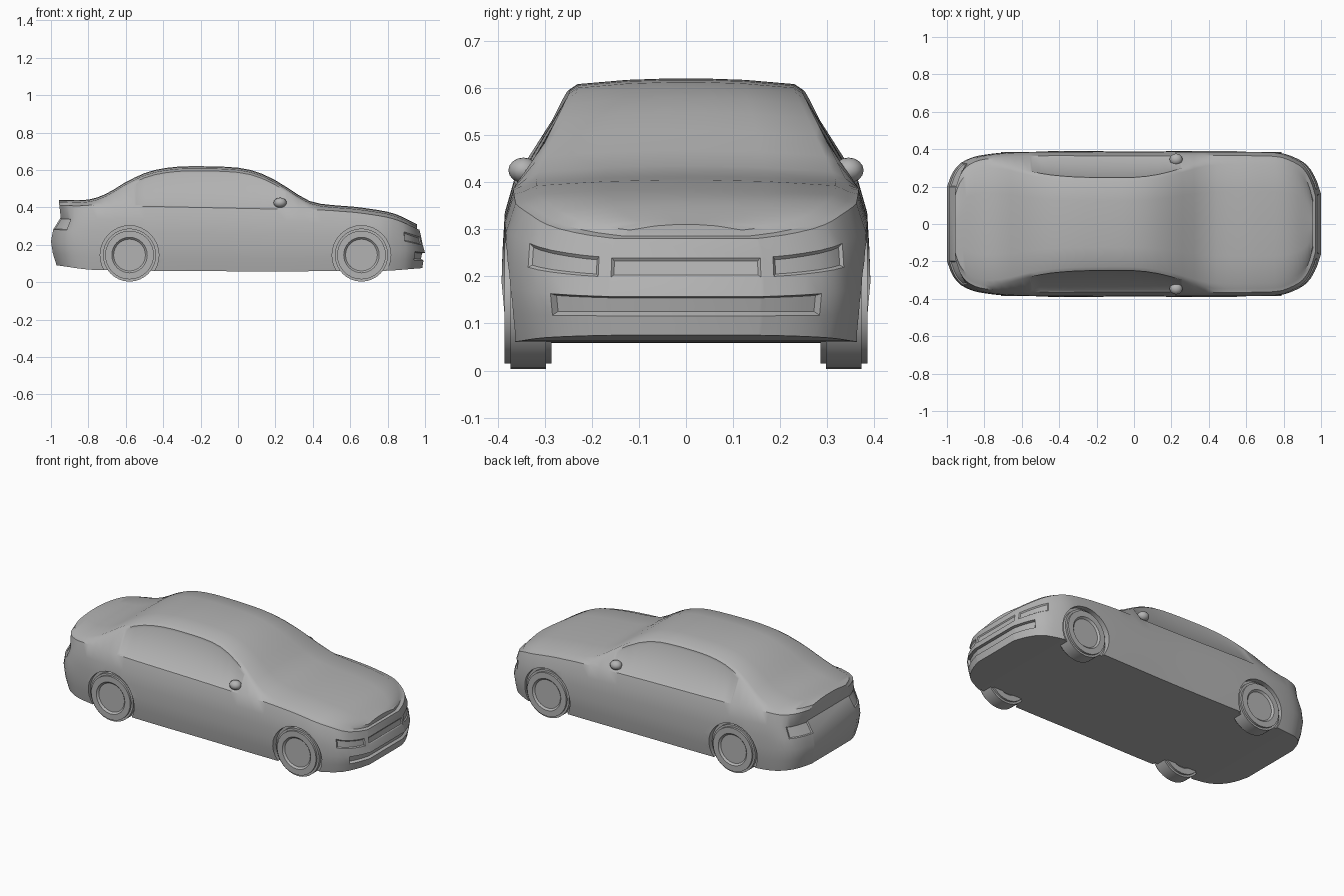
import bpy, bmesh, math
from mathutils import Matrix, Vector

if "Cube" in bpy.data.objects:
    bpy.data.objects.remove(bpy.data.objects["Cube"], do_unlink=True)

# One clay grey for everything
grey = bpy.data.materials.new("clay_grey")
grey.use_nodes = True
shade = (0.45, 0.45, 0.45, 1)
grey.diffuse_color = shade
grey.node_tree.nodes["Principled BSDF"].inputs["Base Color"].default_value = shade


def add_object(name, bm):
    bmesh.ops.recalc_face_normals(bm, faces=bm.faces)
    mesh = bpy.data.meshes.new(name)
    bm.to_mesh(mesh)
    bm.free()
    mesh.materials.append(grey)
    obj = bpy.data.objects.new(name, mesh)
    bpy.context.collection.objects.link(obj)
    return obj


def activate(obj):
    bpy.ops.object.select_all(action='DESELECT')
    obj.select_set(True)
    bpy.context.view_layer.objects.active = obj


def smooth(obj, degrees=35):
    activate(obj)
    bpy.ops.object.shade_smooth_by_angle(angle=math.radians(degrees))


def curve_at(points, x):
    """Smooth interpolation through (x, value) points."""
    def slope(i):
        a, b = points[max(i - 1, 0)], points[min(i + 1, len(points) - 1)]
        return (b[1] - a[1]) / (b[0] - a[0])
    i = 0
    while i < len(points) - 2 and x > points[i + 1][0]:
        i += 1
    (xa, va), (xb, vb) = points[i], points[i + 1]
    h = xb - xa
    t = (x - xa) / h
    return ((1 + 2 * t) * (1 - t) ** 2 * va + t * (1 - t) ** 2 * h * slope(i)
            + t * t * (3 - 2 * t) * vb + t * t * (t - 1) * h * slope(i + 1))


# Profiles along the length, the nose at +x
ROOF = [(-1, .44), (-.8, .442), (-.7, .475), (-.6, .535), (-.48, .59), (-.35, .615),
        (-.2, .62), (0, .612), (.1, .59), (.2, .545), (.38, .435), (.48, .415),
        (.65, .4), (.85, .365), (1, .31)]
WIDTH = [(-1, .2), (-.97, .275), (-.92, .33), (-.83, .365), (-.6, .388), (0, .388),
         (.75, .387), (.86, .355), (.93, .31), (.975, .235), (1, .16)]
FLOOR = [(-1, .09), (-.75, .065), (.75, .06), (1, .075)]
# Side bulge and the bumper setbacks, from sill to shoulder
SIDE = [.955, .985, 1, .995, .985, .935]
NOSE = [.015, .008, 0, .012, .02, .03]
TAIL = [.03, .01, 0, .012, .052, .045]
STATIONS = 48
SHOULDER = len(SIDE) - 1


def half_section(s):
    top, wide, low = (curve_at(c, s) for c in (ROOF, WIDTH, FLOOR))
    deck = min(top, .425 - .021 * s)
    shoulder = deck - .03
    setback = NOSE if s > 0 else TAIL
    pull = math.copysign(max(0, (abs(s) - .8) / .2), s)
    pts = []
    for k, bulge in enumerate(SIDE):
        z = low + (shoulder - low) * k / SHOULDER
        pts.append(Vector((s - pull * setback[k], wide * bulge, z)))
    edge = wide * SIDE[-1] - .02 - .5 * (top - deck)
    x = s - pull * .044
    for share, drop in ((1, .025), (.92, .012), (.5, .003), (.15, 0)):
        pts.append(Vector((x, edge * share, top - drop)))
    return pts


# Body shell lofted from mirrored sections
bm = bmesh.new()
rings = []
for i in range(STATIONS + 1):
    half = half_section(math.sin(math.pi * (i / STATIONS - .5)))
    ring = half + [Vector((p.x, -p.y, p.z)) for p in reversed(half)]
    rings.append([bm.verts.new(p) for p in ring])
n = len(rings[0])
rows = n // 2 - 1
sides = []
for a, b in zip(rings, rings[1:]):
    for k in range(n):
        m = (k + 1) % n
        f = bm.faces.new((a[k], a[m], b[m], b[k]))
        if k != rows and k != n - 1:
            sides.append((f, k if k < rows else n - 2 - k))
caps = []
for ring in (rings[0], rings[-1]):
    for k in range(rows):
        caps.append((bm.faces.new((ring[k], ring[k + 1], ring[n - 2 - k], ring[n - 1 - k])), k))
bmesh.ops.recalc_face_normals(bm, faces=bm.faces)


def recess(faces, border, depth):
    bmesh.ops.inset_region(bm, faces=faces, thickness=border, depth=-depth,
                           use_even_offset=True)


def pick(faces, row, low, high):
    return [f for f, k in faces if k == row and low < f.calc_center_median().x < high]


# Side windows, lamps, grille and lower intake
windows = pick(sides, SHOULDER, -.58, .24)
lamps = pick(sides, 3, .9, .975) + pick(sides, 3, -.975, -.9)
grille = pick(caps, 3, 0, 2)
intake = pick(caps, 1, 0, 2) + pick(sides, 1, .95, 2)
recess(windows, .012, .006)
recess(lamps, .006, .006)
recess(grille, .006, .005)
recess(intake, .006, .015)
body = add_object("car_body", bm)


def disc(name, x, y, z, radius, width, bevel=0):
    bm = bmesh.new()
    bmesh.ops.create_cone(bm, cap_ends=True, segments=32, radius1=radius, radius2=radius,
                          depth=width, matrix=Matrix.Translation((x, y, z))
                          @ Matrix.Rotation(math.pi / 2, 4, 'X'))
    if bevel:
        rims = [e for e in bm.edges if any(len(f.verts) > 4 for f in e.link_faces)]
        bmesh.ops.bevel(bm, geom=rims, offset=bevel, segments=2, affect='EDGES')
        # Dished hub on each flat face
        hubs = [f for f in bm.faces if len(f.verts) > 4]
        bmesh.ops.inset_individual(bm, faces=hubs, thickness=.035)
        bmesh.ops.inset_individual(bm, faces=hubs, thickness=.01, depth=-.01)
    return add_object(name, bm)


# Wheel arches and wheels
for end, x in (("front", .66), ("rear", -.58)):
    for side, sign in (("left", 1), ("right", -1)):
        cutter = disc("arch_cutter", x, sign * .43, .145, .157, .15)
        cutter.hide_render = True
        activate(body)
        cut = body.modifiers.new("arch", 'BOOLEAN')
        cut.operation = 'DIFFERENCE'
        cut.solver = 'EXACT'
        cut.object = cutter
        bpy.ops.object.modifier_apply(modifier=cut.name)
        bpy.data.objects.remove(cutter, do_unlink=True)
        smooth(disc(f"{end}_{side}_wheel", x, sign * .335, .145, .142, .1, .012))
smooth(body)

# Door mirrors
for side, sign in (("left", 1), ("right", -1)):
    bm = bmesh.new()
    bmesh.ops.create_uvsphere(bm, u_segments=12, v_segments=8, radius=1,
                              matrix=Matrix.Translation((.225, sign * .345, .425))
                              @ Matrix.Diagonal((.035, .032, .027, 1)))
    smooth(add_object(f"{side}_mirror", bm), 60)
